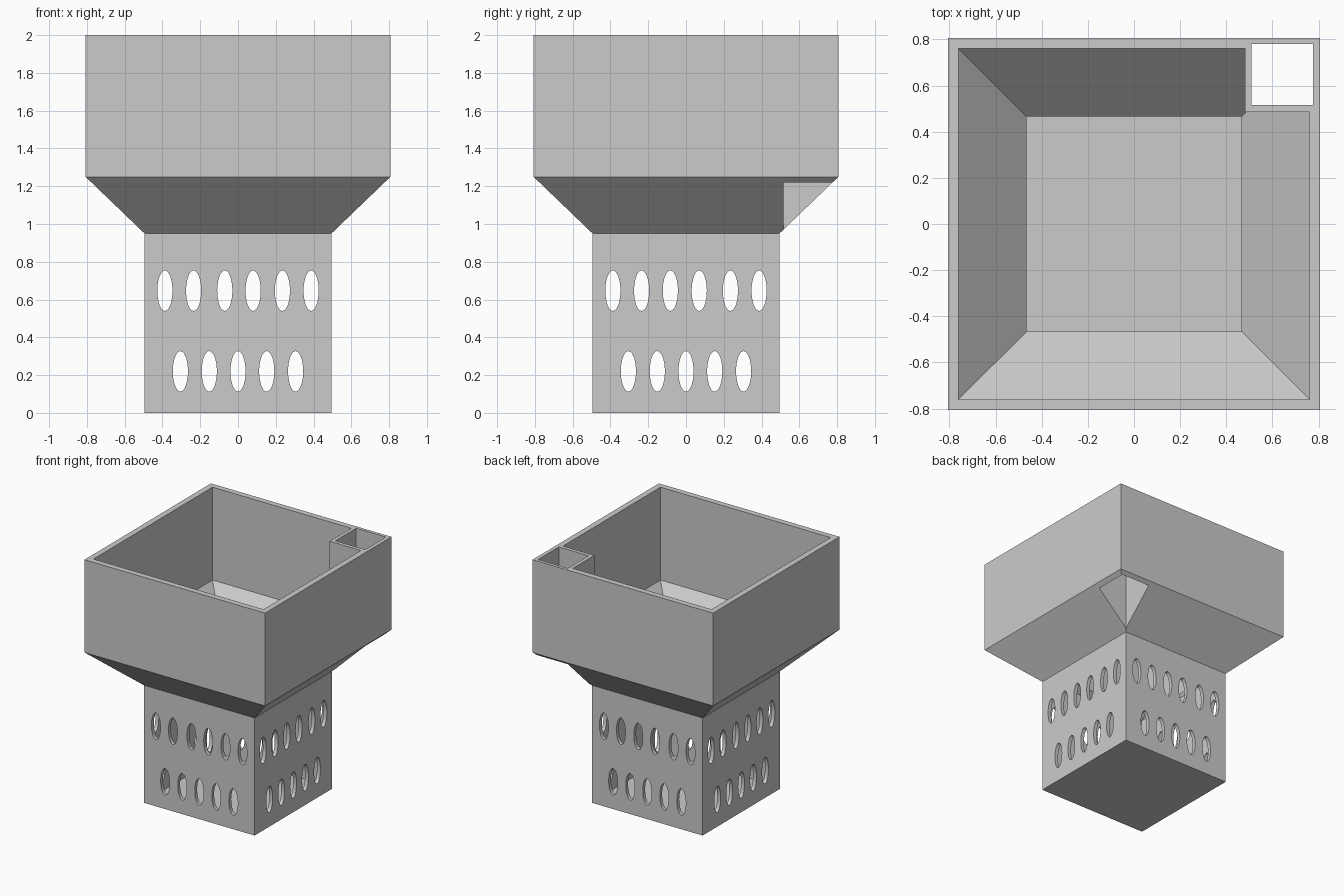
import bpy, bmesh, math
from mathutils import Matrix, Vector

if "Cube" in bpy.data.objects:
    bpy.data.objects.remove(bpy.data.objects["Cube"])

grey = bpy.data.materials.new("plain_grey")
grey.diffuse_color = (0.6, 0.6, 0.6, 1)
grey.use_nodes = True
grey.node_tree.nodes["Principled BSDF"].inputs["Base Color"].default_value = grey.diffuse_color


def finish(name, bm):
    bmesh.ops.recalc_face_normals(bm, faces=bm.faces)
    me = bpy.data.meshes.new(name)
    bm.to_mesh(me)
    bm.free()
    me.materials.append(grey)
    ob = bpy.data.objects.new(name, me)
    bpy.context.collection.objects.link(ob)
    return ob


def square_loft(name, profile):
    """Closed solid through square sections given as (half width, z)."""
    bm = bmesh.new()
    rings = [[bm.verts.new((sx * r, sy * r, z))
              for sx, sy in ((-1, -1), (1, -1), (1, 1), (-1, 1))]
             for r, z in profile]
    for a, b in zip(rings, rings[1:]):
        for i in range(4):
            j = (i + 1) % 4
            bm.faces.new((a[i], a[j], b[j], b[i]))
    bm.faces.new(rings[0])
    bm.faces.new(rings[-1])
    return finish(name, bm)


def box(name, lo, hi):
    lo, hi = Vector(lo), Vector(hi)
    bm = bmesh.new()
    bmesh.ops.create_cube(bm, size=1, matrix=Matrix.Translation((lo + hi) / 2)
                          @ Matrix.Diagonal((*(hi - lo), 1)))
    return finish(name, bm)


def slot_cutters(name, rows, turn):
    """Oval rods running along y, turned about z."""
    bm = bmesh.new()
    for z, xs in rows:
        for x in xs:
            m = (Matrix.Rotation(turn, 4, 'Z') @ Matrix.Translation((x, 0, z))
                 @ Matrix.Diagonal((0.04, 1, 0.107, 1))
                 @ Matrix.Rotation(math.pi / 2, 4, 'X'))
            bmesh.ops.create_cone(bm, cap_ends=True, segments=40, radius1=1,
                                  radius2=1, depth=1.4, matrix=m)
    return finish(name, bm)


def cut(target, cutter):
    mod = target.modifiers.new("cut", 'BOOLEAN')
    mod.operation = 'DIFFERENCE'
    mod.solver = 'EXACT'
    mod.object = cutter
    bpy.context.view_layer.objects.active = target
    bpy.ops.object.modifier_apply(modifier=mod.name)
    bpy.data.objects.remove(cutter)


# Outer body: narrow basket, flared shoulder, wide upper bin
body = square_loft("basket_body", [(0.495, 0), (0.495, 0.95), (0.807, 1.25), (0.807, 2)])

# Hollow inside, leaving the corner tube walls standing
cavity = square_loft("cavity", [(0.465, 0.03), (0.465, 0.95), (0.76, 1.25), (0.76, 2.1)])
cut(cavity, box("tube_walls", (0.48, 0.485, 0), (1, 1, 3)))
cut(body, cavity)

# Open shaft through the corner tube and shoulder
cut(body, box("shaft", (0.51, 0.515, 0.5), (0.776, 0.781, 2.2)))

# Oval drain slots through opposite walls
low = (0.22, (-0.305, -0.152, 0, 0.152, 0.305))
cut(body, slot_cutters("front_slots",
    [low, (0.647, (-0.387, -0.235, -0.07, 0.08, 0.235, 0.387))], 0))
cut(body, slot_cutters("side_slots",
    [low, (0.647, (-0.387, -0.235, -0.083, 0.07, 0.235, 0.387))], math.pi / 2))

bpy.ops.object.select_all(action='DESELECT')
body.select_set(True)
bpy.context.view_layer.objects.active = body
bpy.ops.object.shade_smooth_by_angle(angle=math.radians(30))
